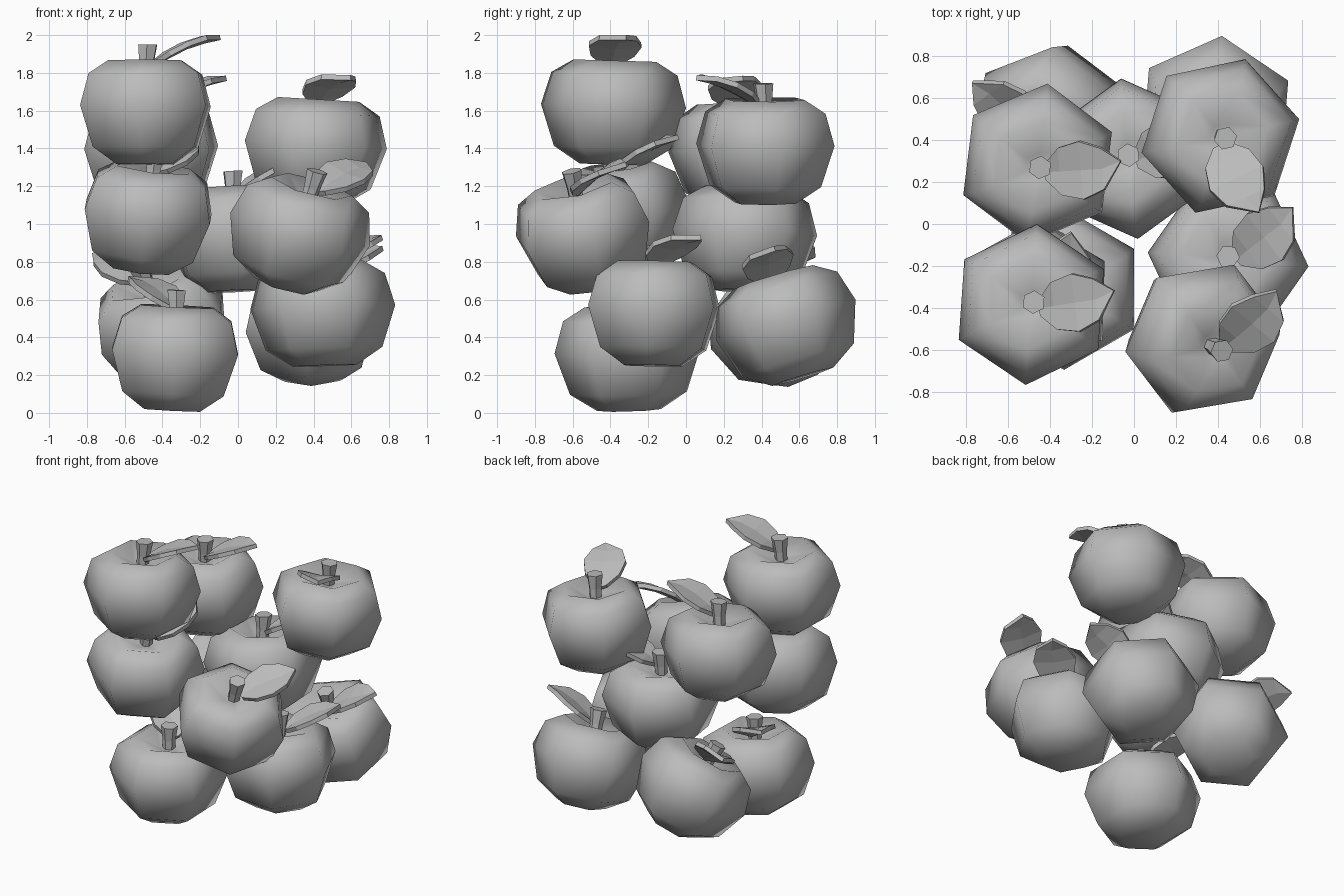
import bpy
import bmesh
from math import cos, sin, radians, tau
from mathutils import Matrix, Vector

if "Cube" in bpy.data.objects:
    bpy.data.objects.remove(bpy.data.objects["Cube"], do_unlink=True)

GREY = (0.5, 0.5, 0.5, 1.0)
material = bpy.data.materials.new("plain grey")
material.use_nodes = True
material.diffuse_color = GREY
material.node_tree.nodes["Principled BSDF"].inputs["Base Color"].default_value = GREY

SIDES = 6
HALF_HEIGHT = 0.275


def finish(bm, name, smooth):
    bmesh.ops.recalc_face_normals(bm, faces=bm.faces)
    mesh = bpy.data.meshes.new(name)
    for face in bm.faces:
        face.smooth = smooth
    bm.to_mesh(mesh)
    bm.free()
    mesh.materials.append(material)
    return mesh


def lathe(name, profile, turn, smooth, drift=0.0):
    """Six-sided rings joined from bottom to top and capped at both ends."""
    bm = bmesh.new()
    rings = []
    for i, (radius, z) in enumerate(profile):
        angles = [turn + tau * k / SIDES for k in range(SIDES)]
        rings.append([bm.verts.new((radius * cos(a) + drift * i, radius * sin(a), z))
                      for a in angles])
    for low, high in zip(rings, rings[1:]):
        for k in range(SIDES):
            n = (k + 1) % SIDES
            bm.faces.new((low[k], low[n], high[n], high[k]))
    bm.faces.new(rings[0][::-1])
    bm.faces.new(rings[-1])
    return finish(bm, name, smooth)


def make_leaf():
    """Cupped leaf along +x: midrib with an edge on each side."""
    # distance from stem, half width, height
    spine = [(0.04, 0.04, 0.52), (0.11, 0.115, 0.57), (0.21, 0.14, 0.622),
             (0.31, 0.10, 0.655)]
    bm = bmesh.new()
    rows = [[bm.verts.new((x, side * w - 0.03, z + 0.015 * abs(side)))
             for side in (-1, 0, 1)] for x, w, z in spine]
    tip = bm.verts.new((0.40, 0.0, 0.675))
    for a, b in zip(rows, rows[1:]):
        for k in (0, 1):
            bm.faces.new((a[k], b[k], b[k + 1], a[k + 1]))
    for k in (0, 1):
        bm.faces.new((rows[-1][k], tip, rows[-1][k + 1]))
    return finish(bm, "leaf", False)


# Shared part shapes
fruit = lathe("fruit", [(0.17, 0.0), (0.31, 0.09), (0.385, 0.31),
                        (0.335, 0.48), (0.22, 0.55), (0.06, 0.48)],
              radians(18), True)
stem = lathe("stem", [(0.04, 0.46), (0.043, 0.54), (0.056, 0.635)],
             radians(18), False, 0.006)
leaf = make_leaf()

# Each fruit: centre, direction of its leaf in degrees, lean of its top
PILE = [
    ((-0.49, -0.385, 1.59), 8, (0.0, 0.03)),
    ((-0.46, 0.29, 1.37), 5, (0.0, -0.06)),
    ((0.41, 0.42, 1.385), -66, (0.06, 0.0)),
    ((-0.48, -0.36, 1.03), 71, (0.12, -0.14)),
    ((-0.02, 0.31, 0.92), 18, (-0.05, 0.04)),
    ((0.32, -0.54, 0.94), 50, (0.27, -0.22)),
    ((0.45, -0.17, 0.525), 37, (-0.03, 0.02)),
    ((0.39, 0.54, 0.455), 7, (-0.05, -0.3)),
    ((-0.335, -0.31, 0.29), 132, (0.05, -0.03)),
    ((-0.39, 0.50, 0.455), 126, (-0.4, -0.4)),
]


def place(name, mesh, matrix):
    obj = bpy.data.objects.new(name, mesh)
    bpy.context.collection.objects.link(obj)
    obj.matrix_world = matrix
    return obj


for number, (centre, heading, lean) in enumerate(PILE, 1):
    up = Vector((lean[0], lean[1], 1.0)).normalized()
    tilt = Vector((0, 0, 1)).rotation_difference(up).to_matrix().to_4x4()
    matrix = (Matrix.Translation(centre) @ tilt
              @ Matrix.Rotation(radians(heading), 4, "Z")
              @ Matrix.Translation((0, 0, -HALF_HEIGHT)))
    place(f"fruit_{number}", fruit, matrix)
    place(f"stem_{number}", stem, matrix)
    blade = place(f"leaf_{number}", leaf, matrix)
    thick = blade.modifiers.new("thickness", "SOLIDIFY")
    thick.thickness = 0.028
    thick.offset = 0.0
